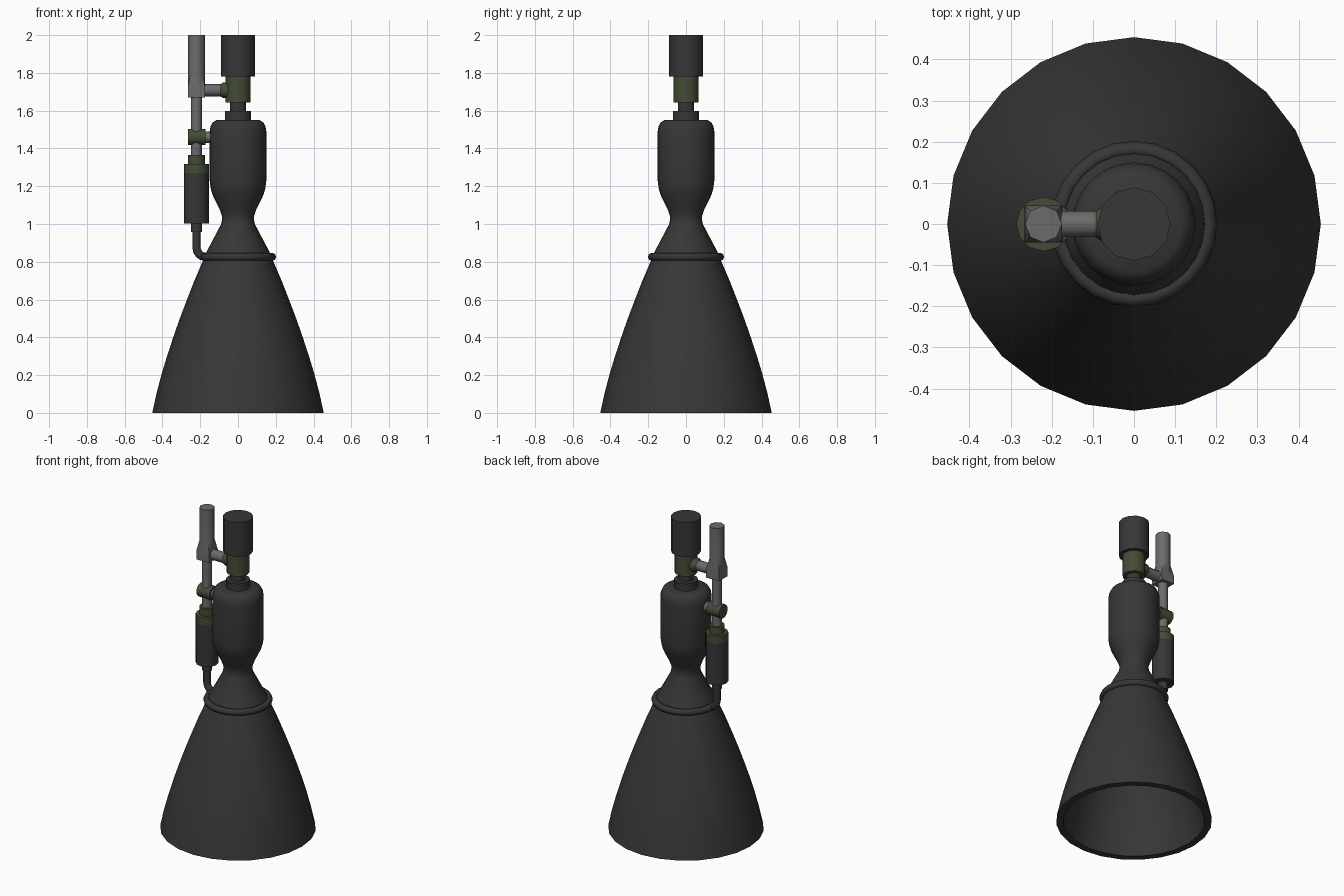
import bpy, bmesh, math
from mathutils import Matrix, Vector

if "Cube" in bpy.data.objects:
    bpy.data.objects.remove(bpy.data.objects["Cube"])


def material(name, rgb):
    m = bpy.data.materials.new(name)
    m.diffuse_color = (*rgb, 1)
    m.use_nodes = True
    m.node_tree.nodes["Principled BSDF"].inputs["Base Color"].default_value = m.diffuse_color
    return m


DARK = material("dark_metal", (0.038, 0.038, 0.038))
GREEN = material("olive_green", (0.058, 0.072, 0.036))
GREY = material("pipe_grey", (0.15, 0.145, 0.15))
PX = -0.22  # x of the side pump assembly


def finish(name, bm, mats, angle=40):
    bmesh.ops.remove_doubles(bm, verts=bm.verts, dist=1e-5)
    bmesh.ops.recalc_face_normals(bm, faces=bm.faces)
    me = bpy.data.meshes.new(name)
    bm.to_mesh(me)
    bm.free()
    ob = bpy.data.objects.new(name, me)
    bpy.context.collection.objects.link(ob)
    for m in mats:
        me.materials.append(m)
    bpy.ops.object.select_all(action='DESELECT')
    ob.select_set(True)
    bpy.context.view_layer.objects.active = ob
    bpy.ops.object.shade_smooth_by_angle(angle=math.radians(angle))
    return ob


def loft(bm, rings, caps=True):
    rows = [[bm.verts.new(p) for p in ring] for ring in rings]
    n = len(rows[0])
    for a, b in zip(rows, rows[1:]):
        for i in range(n):
            j = (i + 1) % n
            bm.faces.new((a[i], a[j], b[j], b[i]))
    if caps:
        bm.faces.new(rows[0][::-1])
        bm.faces.new(rows[-1])


def circle(r, z, n):
    return [Vector((r * math.cos(2 * math.pi * i / n), r * math.sin(2 * math.pi * i / n), z))
            for i in range(n)]


def lathe(name, profile, mat, n=12, x=0.0, caps=True):
    """Turned part from (radius, z) pairs."""
    bm = bmesh.new()
    loft(bm, [circle(r, z, n) for r, z in profile], caps)
    bmesh.ops.translate(bm, verts=bm.verts, vec=(x, 0, 0))
    return finish(name, bm, [mat])


def lathe_x(name, profile, mat, z, n=12):
    """Turned part lying along x, from (radius, x) pairs."""
    bm = bmesh.new()
    loft(bm, [circle(r, t, n) for r, t in profile])
    bmesh.ops.transform(bm, verts=bm.verts,
                        matrix=Matrix.Translation((0, 0, z)) @ Matrix.Rotation(math.pi / 2, 4, 'Y'))
    return finish(name, bm, [mat])


# hollow nozzle bell, inside wall first, then rim and outer wall
bell = [(0.454, 0), (0.432, 0.1), (0.406, 0.2), (0.376, 0.3), (0.343, 0.4),
        (0.308, 0.5), (0.27, 0.6), (0.231, 0.7), (0.188, 0.8), (0.176, 0.83)]
inner = [(r - 0.042, z) for r, z in reversed(bell)]
lathe("nozzle_bell", [(0.05, 1.0)] + inner + bell + [(0.172, 0.845)], DARK, 24)

# upper cone, throat and combustion chamber
lathe("combustion_chamber",
      [(0.172, 0.842), (0.09, 0.998), (0.085, 1.02), (0.086, 1.045), (0.096, 1.075),
       (0.135, 1.155), (0.145, 1.19), (0.15, 1.23), (0.15, 1.49), (0.146, 1.515),
       (0.135, 1.537), (0.115, 1.55)], DARK, 24)

# manifold ring around the bell
bm = bmesh.new()
ring = [(0.182 + 0.02 * math.cos(a), 0.826 + 0.021 * math.sin(a))
        for a in [2 * math.pi * k / 8 for k in range(9)]]
loft(bm, [circle(r, z, 24) for r, z in ring], False)
finish("manifold_ring", bm, [DARK], 60)

# stack on top of the chamber
lathe("neck", [(0.07, 1.54), (0.07, 1.598), (0.043, 1.598), (0.043, 1.66)], DARK)
lathe("main_valve", [(0.067, 1.643), (0.067, 1.785)], GREEN)
lathe("feed_pipe", [(0.089, 1.78), (0.089, 2.0)], DARK)

# side feed pipe: square block blending into a round pipe
bm = bmesh.new()


def square(h, z):
    return [Vector((p.x, p.y, 0)) * (h / max(abs(p.x), abs(p.y))) + Vector((PX, 0, z))
            for p in circle(1, 0, 8)]


loft(bm, [square(0.045, 1.67), square(0.045, 1.725)]
     + [[p + Vector((PX, 0, 0)) for p in circle(0.045, z, 8)] for z in (1.79, 2.0)])
finish("side_feed_pipe", bm, [GREY], 46)

# cross pipe with flared green flange
lathe_x("cross_pipe", [(0.032, PX + 0.03), (0.032, -0.05)], GREY, 1.708)
lathe_x("cross_flange", [(0.032, -0.092), (0.042, -0.078), (0.042, -0.05)], GREEN, 1.708)

# vertical pipe and small valve
lathe("pump_pipe", [(0.03, 1.35), (0.03, 1.68)], GREY, 12, PX)
lathe_x("pump_valve", [(0.043, -0.266), (0.043, -0.172)], GREEN, 1.46)
lathe_x("chamber_link", [(0.031, -0.18), (0.031, -0.13)], GREY, 1.46)

# pump can with green band, cap and outlet
lathe("pump_cap", [(0.045, 1.31), (0.045, 1.365)], GREEN, 12, PX)
lathe("pump_band", [(0.066, 1.27), (0.066, 1.318)], GREEN, 12, PX)
lathe("pump_can", [(0.066, 1.003), (0.066, 1.27)], DARK, 12, PX)
lathe("pump_outlet", [(0.03, 0.957), (0.03, 1.005)], DARK, 12, PX)

# bent tube down to the manifold
bm = bmesh.new()
path = [(-0.22, 0.96, 0), (-0.22, 0.875, 0), (-0.216, 0.857, 25), (-0.206, 0.841, 45),
        (-0.192, 0.83, 65), (-0.17, 0.826, 90)]
loft(bm, [[Matrix.Rotation(math.radians(-a), 3, 'Y') @ p + Vector((x, 0, z))
           for p in circle(0.022, 0, 10)] for x, z, a in path])
finish("exhaust_tube", bm, [DARK])
